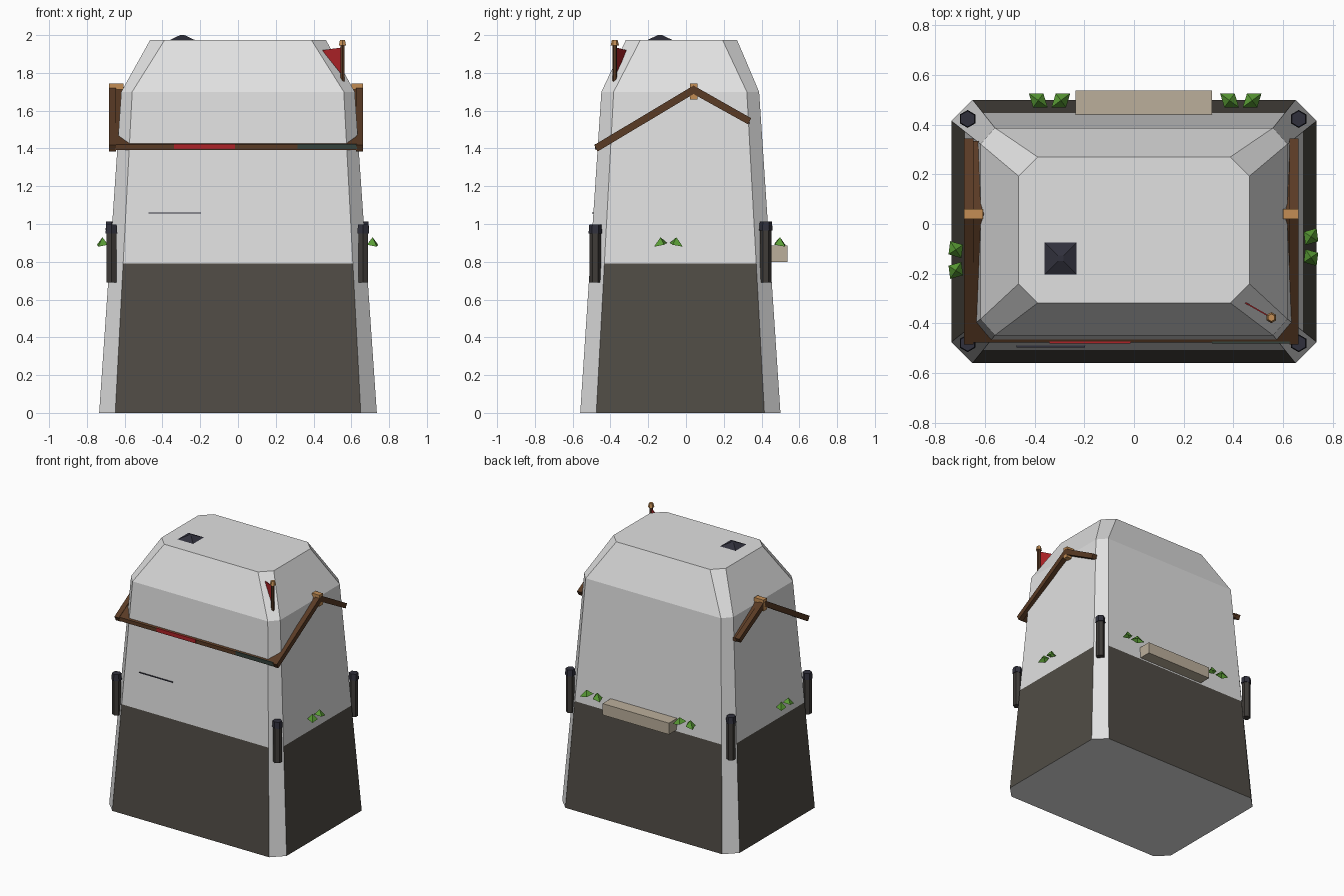
import bpy, bmesh, math
from mathutils import Vector

cube = bpy.data.objects.get("Cube")
if cube:
    bpy.data.objects.remove(cube, do_unlink=True)


def material(name, r, g, b):
    m = bpy.data.materials.new(name)
    m.use_nodes = True
    m.diffuse_color = (r, g, b, 1)
    m.node_tree.nodes["Principled BSDF"].inputs["Base Color"].default_value = (r, g, b, 1)
    return m


plaster = material("white plaster", 0.75, 0.75, 0.75)
stone = material("dark stone", 0.08, 0.072, 0.06)
tan = material("tan planter", 0.5, 0.43, 0.33)
green = material("leaf green", 0.1, 0.33, 0.035)
wood = material("dark wood", 0.1, 0.043, 0.018)
light_wood = material("light wood", 0.55, 0.27, 0.09)
red = material("cloth red", 0.42, 0.016, 0.02)
iron = material("blue black iron", 0.03, 0.03, 0.045)
charcoal = material("charcoal post", 0.05, 0.045, 0.04)
moss = material("dark moss", 0.035, 0.055, 0.045)


def add_object(name, bm, *mats):
    bmesh.ops.recalc_face_normals(bm, faces=bm.faces)
    mesh = bpy.data.meshes.new(name)
    bm.to_mesh(mesh)
    bm.free()
    for m in mats:
        mesh.materials.append(m)
    ob = bpy.data.objects.new(name, mesh)
    bpy.context.collection.objects.link(ob)
    return ob


def box(name, lo, hi, mat):
    bm = bmesh.new()
    bmesh.ops.create_cube(bm, size=1)
    for v in bm.verts:
        v.co = Vector([lo[i] if v.co[i] < 0 else hi[i] for i in range(3)])
    return add_object(name, bm, mat)


def cone(name, x, y, z0, z1, r0, r1, sides, mat, turn=0):
    bm = bmesh.new()
    bmesh.ops.create_cone(bm, cap_ends=True, segments=sides, radius1=r0, radius2=r1, depth=z1 - z0)
    ob = add_object(name, bm, mat)
    ob.location = (x, y, (z0 + z1) / 2)
    ob.rotation_euler.z = turn
    return ob


def prism(name, x0, x1, profile, mat):
    """Extrude a (y, z) profile along x."""
    bm = bmesh.new()
    face = bm.faces.new([bm.verts.new((x0, y, z)) for y, z in profile])
    moved = bmesh.ops.extrude_face_region(bm, geom=[face])["geom"]
    bmesh.ops.translate(bm, vec=(x1 - x0, 0, 0),
                        verts=[g for g in moved if isinstance(g, bmesh.types.BMVert)])
    return add_object(name, bm, mat)


# Tower body: chamfered rings (z, half width, front, back, chamfer in x, chamfer in y)
base = (0, 0.735, -0.56, 0.5, 0.085, 0.085)
shoulder = (1.7, 0.618, -0.448, 0.387, 0.058, 0.065)
top = (1.975, 0.465, -0.318, 0.27, 0.077, 0.077)
stone_top = 0.79
t = stone_top / shoulder[0]
band = tuple(a + (b - a) * t for a, b in zip(base, shoulder))

bm = bmesh.new()
loops = []
for z, hx, y0, y1, cx, cy in (base, band, shoulder, top):
    ring = [(-hx + cx, y0), (hx - cx, y0), (hx, y0 + cy), (hx, y1 - cy),
            (hx - cx, y1), (-hx + cx, y1), (-hx, y1 - cy), (-hx, y0 + cy)]
    loops.append([bm.verts.new((x, y, z)) for x, y in ring])
for level, (low, high) in enumerate(zip(loops, loops[1:])):
    for i in range(8):
        j = (i + 1) % 8
        f = bm.faces.new((low[i], low[j], high[j], high[i]))
        f.material_index = 1 if level == 0 and i % 2 == 0 else 0
bm.faces.new(loops[0])
bm.faces.new(loops[-1])
add_object("tower_body", bm, plaster, stone)

# Corner posts with caps
for x in (-0.67, 0.663):
    for y, end in (("front", -0.48), ("back", 0.423)):
        lift = 0.015 if y == "back" else 0
        side = "right" if x < 0 else "left"
        cone(f"{y}_{side}_post", x, end, 0.69, 0.96 + lift, 0.03, 0.03, 6, charcoal)
        cone(f"{y}_{side}_post_cap", x, end, 0.95 + lift, 0.997 + lift, 0.036, 0.032, 6, iron)

# Gable roof: slab through the tower, verge beams and ridge ends
slab = [(-0.478, 1.42), (0.04, 1.725), (0.335, 1.555), (0.335, 1.53), (0.04, 1.69), (-0.478, 1.392)]
verge = [(-0.486, 1.418), (0.04, 1.733), (0.345, 1.56), (0.328, 1.528), (0.04, 1.688), (-0.468, 1.384)]
prism("roof_slab", -0.65, 0.63, slab, wood)
for side, x0, x1, in_x in (("right", -0.684, -0.647, -0.607), ("left", 0.662, 0.626, 0.6)):
    prism(f"{side}_verge_beam", x0, x1, verge, wood)
    box(f"{side}_ridge_end", (min(x0, in_x), 0.02, 1.66), (max(x0, in_x), 0.06, 1.744), light_wood)
box("eave_red_stripe", (-0.34, -0.482, 1.396), (-0.015, -0.474, 1.423), red)
box("eave_moss_stripe", (0.315, -0.482, 1.396), (0.63, -0.474, 1.423), moss)

# Front slot
box("front_slot", (-0.473, -0.497, 1.056), (-0.197, -0.488, 1.062), iron)

# Roof vent
cone("roof_vent", -0.295, -0.138, 1.972, 2.0, 0.1, 0.016, 4, iron, math.pi / 4)

# Pennant on a pole
cone("flag_pole", 0.553, -0.377, 1.745, 1.955, 0.012, 0.012, 6, wood)
cone("flag_knob", 0.553, -0.377, 1.945, 1.975, 0.022, 0.015, 6, light_wood)
bm = bmesh.new()
for off in (-0.003, 0.003):
    bm.faces.new([bm.verts.new(p) for p in ((0.553, -0.377 + off, 1.935), (0.445, -0.315 + off, 1.92),
                                            (0.553, -0.377 + off, 1.785))])
bmesh.ops.bridge_loops(bm, edges=bm.edges[:])
add_object("pennant", bm, red)

# Planter on the back wall
box("planter", (-0.235, 0.435, 0.8), (0.315, 0.538, 0.885), tan)


def tuft(name, origin, out, spread, reach):
    """Two folded leaves fanning away from a wall."""
    bm = bmesh.new()
    out = Vector(out)
    along = Vector((-out.y, out.x, 0))
    for s in (-1, 1):
        root = Vector(origin) + along * s * 0.008
        tip = root + along * s * spread + out * reach + Vector((0, 0, -0.02))
        mid = root.lerp(tip, 0.5)
        wide = Vector((tip.y - root.y, root.x - tip.x, 0)).normalized() * 0.035
        ridge = mid + Vector((0, 0, 0.04))
        rim = [bm.verts.new(p) for p in (root, mid + wide, tip, mid - wide)]
        peak = bm.verts.new(ridge)
        for i in range(4):
            bm.faces.new((rim[i], rim[(i + 1) % 4], peak))
    add_object(name, bm, green)


tuft("back_right_leaves", (-0.34, 0.47, 0.9), (0, 1, 0), 0.075, 0.055)
tuft("back_left_leaves", (0.43, 0.47, 0.9), (0, 1, 0), 0.075, 0.055)
tuft("right_leaves", (-0.695, -0.145, 0.9), (-1, 0, 0), 0.068, 0.045)
tuft("left_leaves", (0.69, -0.093, 0.9), (1, 0, 0), 0.068, 0.045)
